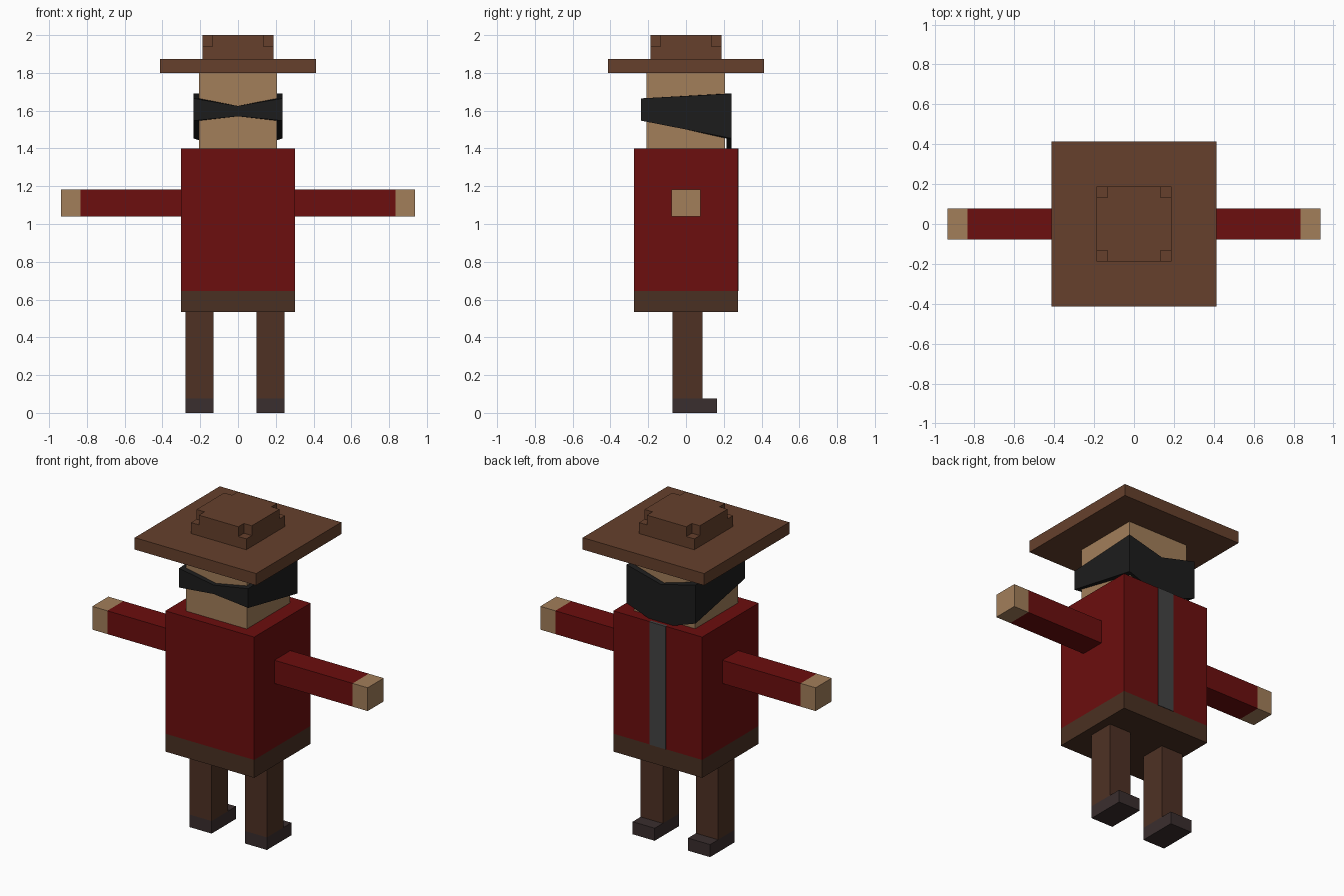
import bpy, bmesh

if "Cube" in bpy.data.objects:
    bpy.data.objects.remove(bpy.data.objects["Cube"])


def material(name, r, g, b):
    # sRGB 0-255 to linear colour
    lin = [(c / 255 / 12.92 if c < 11 else ((c / 255 + 0.055) / 1.055) ** 2.4) for c in (r, g, b)]
    m = bpy.data.materials.new(name)
    m.diffuse_color = (*lin, 1)
    m.use_nodes = True
    m.node_tree.nodes["Principled BSDF"].inputs["Base Color"].default_value = m.diffuse_color
    return m


RED = material("red_cloth", 108, 14, 14)
SKIN = material("skin", 162, 126, 90)
HAT = material("hat_brown", 102, 64, 44)
TROUSER = material("trouser_brown", 78, 49, 36)
BELT = material("belt_brown", 74, 48, 34)
SHOE = material("shoe_dark", 58, 46, 46)
BLACK = material("mask_black", 28, 28, 28)
GREY = material("stripe_grey", 68, 68, 68)


def finish(name, bm, mat):
    bmesh.ops.recalc_face_normals(bm, faces=bm.faces)
    me = bpy.data.meshes.new(name)
    bm.to_mesh(me)
    bm.free()
    me.materials.append(mat)
    ob = bpy.data.objects.new(name, me)
    bpy.context.collection.objects.link(ob)
    return ob


def box(name, x, y, z, mat):
    """Box from (min, max) ranges on each axis."""
    bm = bmesh.new()
    for v in bmesh.ops.create_cube(bm, size=1)["verts"]:
        v.co = [r[0] if c < 0 else r[1] for c, r in zip(v.co, (x, y, z))]
    return finish(name, bm, mat)


def prism(name, outline, z0, z1, mat):
    """Flat outline extruded upwards."""
    bm = bmesh.new()
    face = bm.faces.new([bm.verts.new((x, y, z0)) for x, y in outline])
    top = bmesh.ops.extrude_face_region(bm, geom=[face])["geom"]
    for v in top:
        if isinstance(v, bmesh.types.BMVert):
            v.co.z = z1
    return finish(name, bm, mat)


# Torso, waistband and back stripe
box("torso", (-0.302, 0.302), (-0.274, 0.274), (0.645, 1.4), RED)
box("waistband", (-0.302, 0.302), (-0.274, 0.274), (0.535, 0.645), BELT)
box("back_stripe", (-0.055, 0.055), (0.26, 0.277), (0.645, 1.4), GREY)

# Arms and hands
for side, s in (("left", -1), ("right", 1)):
    box(side + "_arm", sorted((s * 0.302, s * 0.834)), (-0.078, 0.078), (1.04, 1.183), RED)
    box(side + "_hand", sorted((s * 0.834, s * 0.936)), (-0.078, 0.078), (1.04, 1.183), SKIN)

# Legs and shoes
for side, cx in (("left", -0.204), ("right", 0.172)):
    xs = (cx - 0.075, cx + 0.075)
    box(side + "_leg", xs, (-0.072, 0.087), (0.077, 0.535), TROUSER)
    box(side + "_shoe", xs, (-0.072, 0.165), (0, 0.077), SHOE)

# Head
box("head", (-0.207, 0.207), (-0.21, 0.207), (1.4, 1.8), SKIN)

# Hat: brim, lower crown, upper crown with notched corners
box("hat_brim", (-0.413, 0.413), (-0.413, 0.413), (1.8, 1.873), HAT)
box("hat_crown", (-0.188, 0.188), (-0.188, 0.188), (1.873, 1.94), HAT)
a, b = 0.188, 0.134
quarter = [(a, -b), (a, b), (b, b)]
outline = []
for _ in range(4):
    outline += quarter
    quarter = [(-y, x) for x, y in quarter]
prism("hat_crown_top", outline, 1.94, 2.0, HAT)

# Mask band: each column is x, outer y, inner y, bottom z, top z
columns = [
    (0, -0.237, -0.208, 1.57, 1.625),
    (0.235, -0.237, -0.208, 1.547, 1.665),
    (0.235, 0.242, 0.214, 1.453, 1.69),
    (0, 0.242, 0.214, 1.37, 1.63),
    (-0.235, 0.242, 0.214, 1.453, 1.69),
    (-0.235, -0.237, -0.208, 1.547, 1.665),
]
bm = bmesh.new()
rings = []
for x, yo, yi, lo, hi in columns:
    xi = x * 0.207 / 0.235
    rings.append([bm.verts.new(p) for p in ((x, yo, lo), (x, yo, hi), (xi, yi, hi), (xi, yi, lo))])
for i, r in enumerate(rings):
    n = rings[(i + 1) % len(rings)]
    for k in range(4):
        j = (k + 1) % 4
        bm.faces.new((r[k], r[j], n[j], n[k]))
finish("mask", bm, BLACK)
